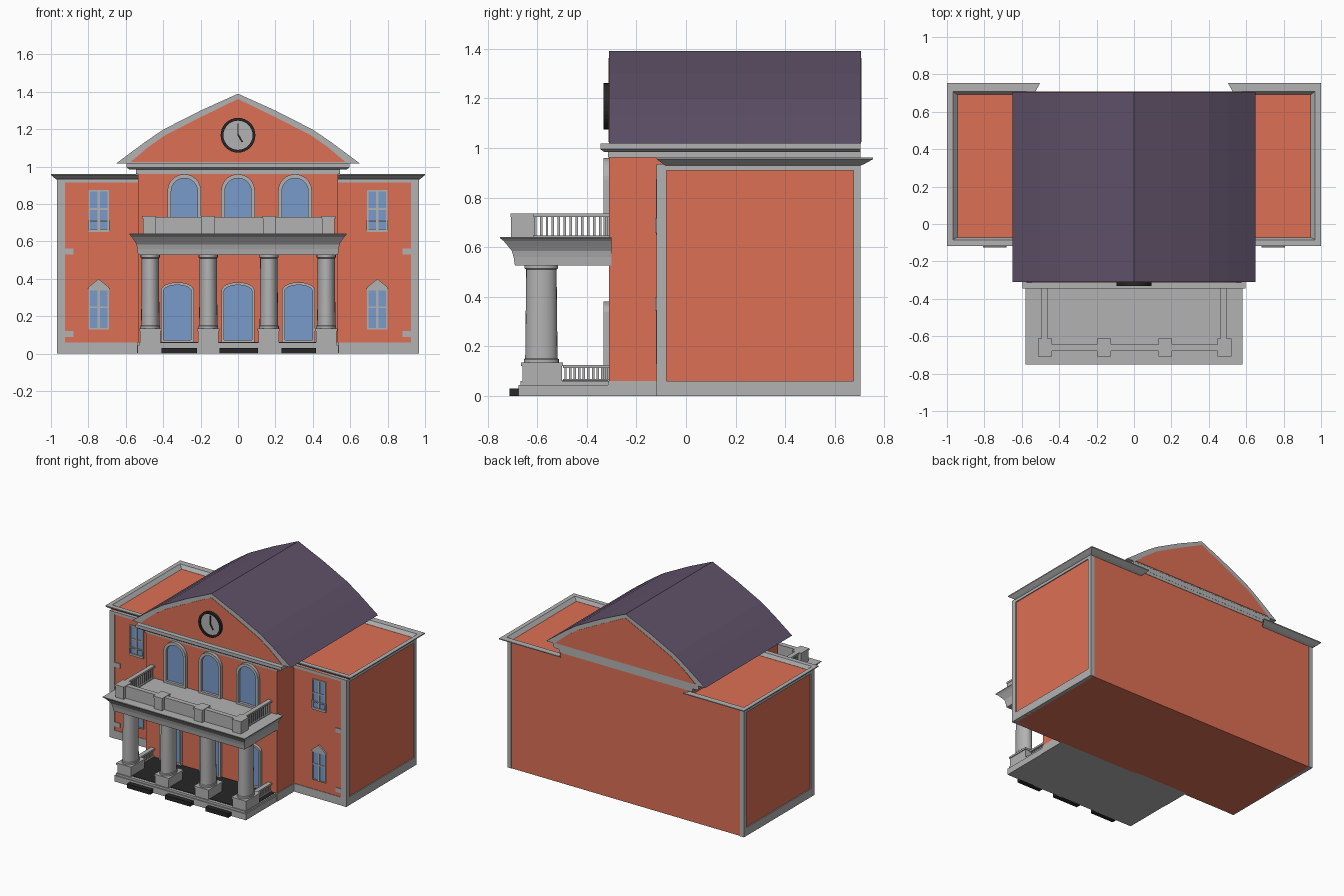
import bpy, bmesh
from math import sin, cos, pi

if "Cube" in bpy.data.objects:
    bpy.data.objects.remove(bpy.data.objects["Cube"])


def material(name, r, g, b):
    m = bpy.data.materials.new(name)
    m.diffuse_color = (r, g, b, 1)
    m.use_nodes = True
    m.node_tree.nodes["Principled BSDF"].inputs["Base Color"].default_value = m.diffuse_color
    return m


ORANGE = material("orange_plaster", 0.73, 0.16, 0.09)
PURPLE = material("purple_roof", 0.115, 0.084, 0.14)
BLUE = material("blue_glass", 0.19, 0.33, 0.60)
DARK = material("dark_stone", 0.02, 0.02, 0.02)
GREY = material("grey_stone", 0.45, 0.45, 0.45)


def loft(name, rings, mat=GREY, closed=False, smooth=False):
    """Skin a list of equal-length point rings; cap the ends unless closed."""
    bm = bmesh.new()
    vs = [[bm.verts.new(p) for p in ring] for ring in rings]
    n = len(vs[0])
    pairs = list(zip(vs, vs[1:])) + ([(vs[-1], vs[0])] if closed else [])
    for a, b in pairs:
        for i in range(n):
            j = (i + 1) % n
            bm.faces.new((a[i], a[j], b[j], b[i]))
    if not closed:
        bm.faces.new(vs[0])
        bm.faces.new(vs[-1])
    bmesh.ops.recalc_face_normals(bm, faces=bm.faces)
    me = bpy.data.meshes.new(name)
    bm.to_mesh(me)
    bm.free()
    me.materials.append(mat)
    ob = bpy.data.objects.new(name, me)
    bpy.context.collection.objects.link(ob)
    if smooth:
        bpy.ops.object.select_all(action='DESELECT')
        ob.select_set(True)
        bpy.context.view_layer.objects.active = ob
        bpy.ops.object.shade_smooth_by_angle()
    return ob


def rect(x0, x1, y0, y1, z):
    return [(x0, y0, z), (x1, y0, z), (x1, y1, z), (x0, y1, z)]


def box(name, x0, x1, y0, y1, z0, z1, mat=GREY):
    return loft(name, [rect(x0, x1, y0, y1, z0), rect(x0, x1, y0, y1, z1)], mat)


def at_y(pts, y):
    return [(x, y, z) for x, z in pts]


def prism(name, pts, y0, y1, mat=GREY):
    return loft(name, [at_y(pts, y0), at_y(pts, y1)], mat)


def frame(name, outer, inner, y0, y1, mat=GREY):
    return loft(name, [at_y(outer, y0), at_y(outer, y1),
                       at_y(inner, y1), at_y(inner, y0)], mat, closed=True)


def arch(cx, hw, z0, spring, rise, n=16):
    return [(cx - hw, z0), (cx + hw, z0)] + [
        (cx + hw * cos(pi * i / n), spring + rise * sin(pi * i / n)) for i in range(n + 1)]


def square(cx, hw, z0, z1):
    return [(cx - hw, z0), (cx + hw, z0), (cx + hw, z1), (cx - hw, z1)]


def disc(r, cz, n=32):
    return [(r * cos(2 * pi * i / n), cz + r * sin(2 * pi * i / n)) for i in range(n)]


# Walls: wide rear block and projecting centre block
box("wing_walls", -0.96, 0.96, -0.113, 0.70, 0, 0.935, ORANGE)
box("centre_walls", -0.535, 0.535, -0.31, 0.70, 0.001, 0.966, ORANGE)

for s, side in ((-1, "left"), (1, "right")):
    def sbox(name, a, b, *rest):
        return box(f"{side}_{name}", min(s * a, s * b), max(s * a, s * b), *rest)

    # Grey trim on the wings
    sbox("front_corner", 0.925, 0.967, -0.118, -0.078, 0, 0.935)
    sbox("back_corner", 0.935, 0.967, 0.675, 0.704, 0, 0.935)
    sbox("front_plinth", 0.53, 0.94, -0.117, -0.09, 0, 0.06)
    sbox("side_plinth", 0.94, 0.967, -0.09, 0.69, 0, 0.06)
    sbox("front_band", 0.53, 0.94, -0.117, -0.09, 0.915, 0.935)
    sbox("side_band", 0.94, 0.967, -0.09, 0.69, 0.91, 0.935)
    sbox("upper_quoin", 0.88, 0.93, -0.118, -0.10, 0.53, 0.562)
    sbox("lower_quoin", 0.88, 0.93, -0.118, -0.10, 0.09, 0.122)

    # Flared cornice swept round the wing, open towards the centre
    path = [(0.50, -0.08, 0, -1.1), (0.965, -0.08, 1, -1.1),
            (0.965, 0.703, 1, 1.45), (0.53, 0.703, -0.8, 1.45)]
    profile = [(0, 0.928), (0.012, 0.936), (0.035, 0.955), (0.035, 0.962),
               (0.004, 0.962), (-0.02, 0.936)]
    loft(f"{side}_wing_cornice", [[(s * (x + dx * o), y + (dy * o if o > 0 else dy * o * 0.4), z)
                                   for o, z in profile] for x, y, dx, dy in path])

    # Wing windows: upper with sill box, lower with small gable
    cx = s * 0.745
    for level, z0, z1 in (("upper", 0.65, 0.875), ("lower", 0.13, 0.345)):
        n = f"{side}_{level}_window"
        prism(n + "_glass", square(cx, 0.052, z0, z1), -0.116, -0.10, BLUE)
        frame(n + "_frame", square(cx, 0.055, z0, z1),
              square(cx, 0.047, z0 + 0.008, z1 - 0.008), -0.121, -0.10)
        box(n + "_mullion", cx - 0.006, cx + 0.006, -0.121, -0.11, z0, z1)
        zm = z0 + 0.55 * (z1 - z0)
        box(n + "_transom", cx - 0.05, cx + 0.05, -0.120, -0.11, zm - 0.005, zm + 0.005)
    frame(f"{side}_window_guard", square(cx, 0.058, 0.66, 0.715),
          square(cx, 0.05, 0.668, 0.707), -0.125, -0.11)
    prism(f"{side}_window_gable", [(cx - 0.062, 0.345), (cx + 0.062, 0.345), (cx + 0.05, 0.36),
                                   (cx, 0.40), (cx - 0.05, 0.36)], -0.125, -0.10)

    # Balustrades at the sides of balcony and porch
    for level, y0, z0, z1, count in (("balcony", -0.62, 0.64, 0.735, 13), ("porch", -0.495, 0.06, 0.125, 10)):
        n = f"{level}_rail"
        sbox(n, 0.462, 0.495, y0, -0.305, z1 - 0.013, z1)
        sbox(n + "_base", 0.465, 0.492, y0, -0.305, z0, z0 + 0.008)
        for i in range(count):
            y = y0 + (i + 0.5) * (-0.31 - y0) / count
            sbox(f"{level}_baluster_{i}", 0.473, 0.485, y - 0.005, y + 0.005, z0, z1 - 0.01)

# Centre entablature under the roof
box("entablature_lower", -0.545, 0.545, -0.315, 0.703, 0.962, 0.986)
loft("entablature_upper", [rect(-0.58, 0.58, -0.33, 0.704, 0.984),
                           rect(-0.595, 0.595, -0.345, 0.704, 0.995),
                           rect(-0.595, 0.595, -0.345, 0.704, 1.018)])

# Roof prism with bent slopes: purple slopes, grey gable rims
half = [(0.65, 1.018), (0.50, 1.13), (0.40, 1.198), (0.20, 1.30)]
gable = half + [(0, 1.39)] + [(-x, z) for x, z in reversed(half)]
roof = prism("roof", gable, -0.31, 0.705, GREY)
roof.data.materials.append(PURPLE)
for p in roof.data.polygons:
    if p.normal.z > 0.1:
        p.material_index = 1
inner = [(0.575, 1.024), (0.48, 1.105), (0.39, 1.168), (0.195, 1.267)]
pediment = inner + [(0, 1.362)] + [(-x, z) for x, z in reversed(inner)]
prism("front_pediment", pediment, -0.313, -0.29, ORANGE)
prism("back_pediment", pediment, 0.69, 0.708, ORANGE)

# Clock
frame("clock_rim", disc(0.093, 1.168), disc(0.078, 1.168), -0.332, -0.30, DARK)
prism("clock_face", disc(0.08, 1.168), -0.322, -0.30)
prism("clock_long_hand", [(-0.004, 1.168), (0.004, 1.168), (0.003, 1.232), (-0.003, 1.232)],
      -0.326, -0.32, DARK)
prism("clock_short_hand", [(-0.005, 1.17), (0.004, 1.174), (0.027, 1.134), (0.019, 1.130)],
      -0.326, -0.32, DARK)

# Arched windows above, arched doors below
for i, cx in enumerate((-0.287, 0, 0.305)):
    prism(f"arched_window_glass_{i}", arch(cx, 0.072, 0.66, 0.87, 0.07), -0.314, -0.30, BLUE)
    frame(f"arched_window_frame_{i}", arch(cx, 0.09, 0.645, 0.87, 0.09),
          arch(cx, 0.07, 0.66, 0.87, 0.068), -0.333, -0.30)
for i, cx in enumerate((-0.324, 0, 0.324)):
    prism(f"door_glass_{i}", arch(cx, 0.076, 0.065, 0.335, 0.033), -0.314, -0.30, BLUE)
    frame(f"door_frame_{i}", arch(cx, 0.088, 0.06, 0.338, 0.044),
          arch(cx, 0.074, 0.072, 0.335, 0.032), -0.332, -0.30)

# Porch base, dark floor and steps
loft("porch_base", [rect(-0.537, 0.537, -0.675, -0.29, z) for z in (0, 0.045)])
box("porch_base_top", -0.53, 0.53, -0.668, -0.29, 0.04, 0.06)
box("centre_plinth", -0.54, 0.54, -0.315, -0.10, 0, 0.06)
box("porch_floor", -0.52, 0.52, -0.645, -0.315, 0.05, 0.063, DARK)
for i, (x0, x1) in enumerate(((-0.41, -0.22), (-0.098, 0.108), (0.232, 0.418))):
    box(f"step_{i}", x0, x1, -0.712, -0.67, 0, 0.03, DARK)

# Pedestals and columns (slightly oval in plan)
column = [(0.053, 0.13), (0.053, 0.148), (0.049, 0.152), (0.046, 0.51),
          (0.051, 0.515), (0.051, 0.53)]
for i, cx in enumerate((-0.469, -0.159, 0.165, 0.472)):
    box(f"pedestal_{i}", cx - 0.055, cx + 0.055, -0.66, -0.50, 0.055, 0.125)
    box(f"pedestal_cap_{i}", cx - 0.06, cx + 0.06, -0.665, -0.495, 0.122, 0.135)
    loft(f"column_{i}", [[(cx + r * cos(pi * k / 12), -0.583 + 1.33 * r * sin(pi * k / 12), z)
                          for k in range(24)] for r, z in column], smooth=True)

# Balcony slab with flared edge
edge = [(0.535, -0.69, 0.527), (0.538, -0.695, 0.56), (0.543, -0.702, 0.585),
        (0.555, -0.718, 0.605), (0.568, -0.735, 0.625), (0.58, -0.75, 0.637), (0.58, -0.75, 0.642)]
loft("balcony_slab", [rect(-x, x, y, -0.30, z) for x, y, z in edge])

# Balcony front wall and posts
box("balcony_front_wall", -0.48, 0.485, -0.68, -0.645, 0.64, 0.732)
for i, cx in enumerate((-0.475, -0.16, 0.167, 0.483)):
    box(f"balcony_post_{i}", cx - 0.034, cx + 0.034, -0.705, -0.615, 0.64, 0.728)
    box(f"balcony_post_cap_{i}", cx - 0.037, cx + 0.037, -0.708, -0.612, 0.722, 0.735)
